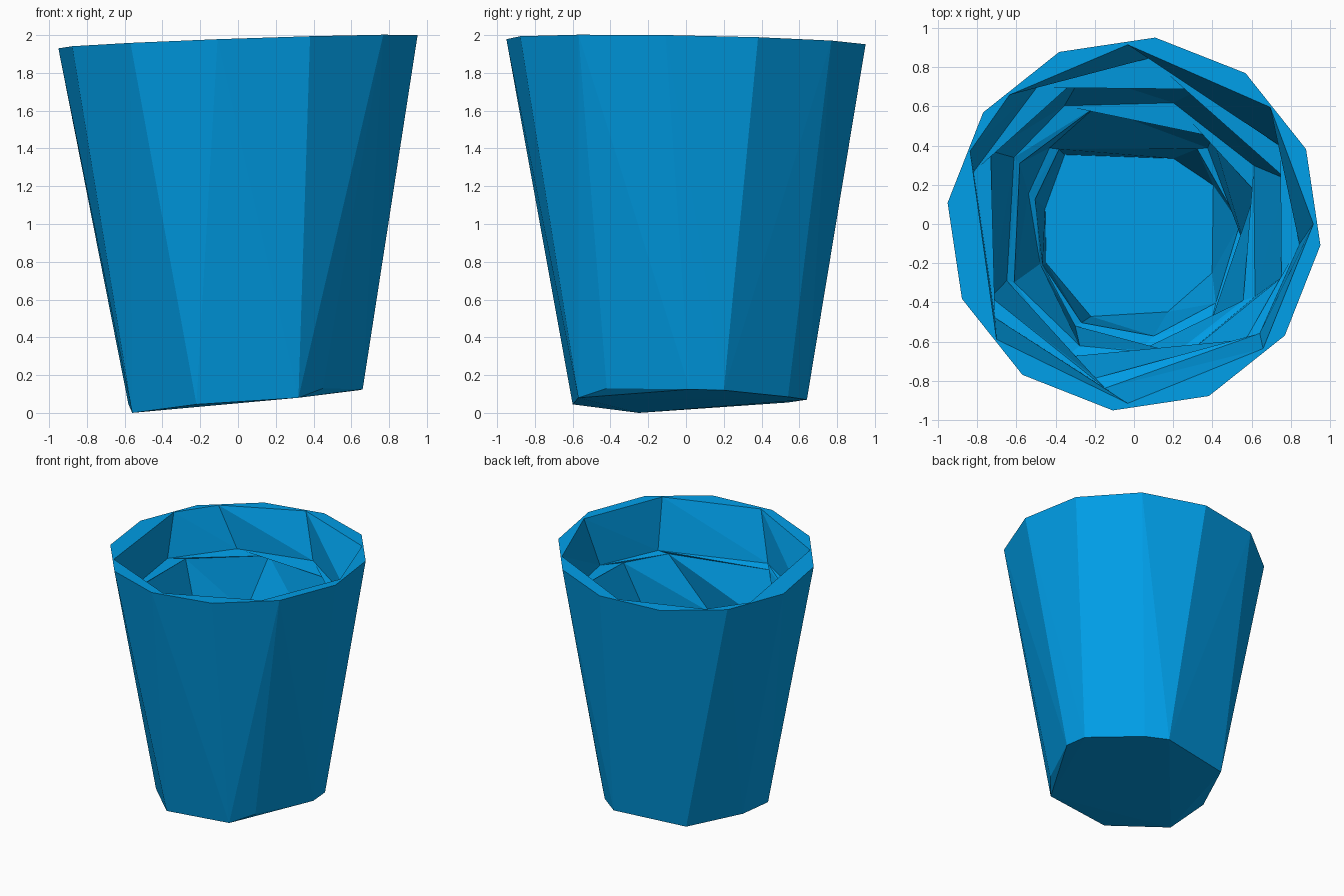
import bpy, bmesh
from math import radians, cos, sin

if "Cube" in bpy.data.objects:
    bpy.data.objects.remove(bpy.data.objects["Cube"])

bm = bmesh.new()


def rim_z(x, y):
    # slightly tilted rim plane
    return 1.965 + 0.035 * x - 0.018 * y


def polar(r, a):
    return r * cos(radians(a)), r * sin(radians(a))


# Outer shell: 12-sided rim over an uneven, tilted foot
rim = []
for i in range(12):
    x, y = polar(0.957, -6.5 + 30 * i)
    rim.append(bm.verts.new((x, y, rim_z(x, y))))
foot = [(-.56, -.25, 0), (-.22, -.6, .045), (.32, -.57, .08), (.45, -.42, .13),
        (.66, .02, .125), (.64, .2, .12), (.35, .54, .085), (.2, .64, .07),
        (-.38, .54, .055), (-.58, .1, .045)]
foot_verts = [bm.verts.new(p) for p in foot]
bmesh.ops.convex_hull(bm, input=rim + foot_verts)
rim_set = set(rim)
top = [f for f in bm.faces if all(v in rim_set for v in f.verts)]
bmesh.ops.delete(bm, geom=top, context='FACES_ONLY')
loose = [e for e in bm.edges if not e.link_faces]
bmesh.ops.delete(bm, geom=loose, context='EDGES')

# Hollow: eight-sided rings, steep walls alternating with flat ledges
rings = [
    ([.915] * 8, None, (-140, -92, -44, 0, 40.6, 92, 134, 156)),
    ([.855, .85, .85, .85, .845, .85, .855, .86], 1.6,
     (-146, -100, -41, -7, 28, 84.6, 125.5, 162)),
    ([.82, .81, .82, .80, .81, .765, .81, .82], 1.58,
     (-153, -104, -46, -20, 16.4, 64, 108.7, 153)),
    ([.71, .76, .72, .72, .68, .65, .70, .70], 1.16,
     (-156, -117, -69, -31, 26, 72, 120.5, 151)),
    ([.68, .68, .69, .68, .64, .60, .63, .66], 1.14,
     (-154, -114, -72, -35, 15, 48, 108, 152)),
    ([.52, .6, .65, .63, .58, .54, .58, .56], .72,
     (-157, -120, -88, -51, -12, 46, 138, 164)),
    ([.51, .57, .58, .58, .54, .50, .54, .52], .70,
     (-156, -118, -80, -44, 0, 50, 135, 166)),
    ([.49, .52, .48, .47, .45, .39, .5, .46], .27,
     (-156, -115, -69, -32, 26, 59, 135, 170)),
]
loops = []
for radii, z, angles in rings:
    loop = []
    for r, a in zip(radii, angles):
        x, y = polar(r, a)
        loop.append(bm.verts.new((x, y, rim_z(x, y) if z is None else z)))
    loops.append(loop)
for up, low in zip(loops, loops[1:]):
    for i in range(8):
        j = (i + 1) % 8
        bm.faces.new((up[i], up[j], low[i]))
        bm.faces.new((up[j], low[j], low[i]))
bm.faces.new(loops[-1])

# Flat rim between shell and hollow
border = [e for e in bm.edges if len(e.link_faces) == 1]
bmesh.ops.triangle_fill(bm, edges=border, use_beauty=True, normal=(0, 0, 1))
bmesh.ops.recalc_face_normals(bm, faces=bm.faces[:])

mesh = bpy.data.meshes.new("cup")
bm.to_mesh(mesh)
bm.free()
cup = bpy.data.objects.new("cup", mesh)
bpy.context.collection.objects.link(cup)

blue = bpy.data.materials.new("blue")
blue.diffuse_color = (0.0, 0.34, 0.80, 1)
blue.use_nodes = True
blue.node_tree.nodes["Principled BSDF"].inputs["Base Color"].default_value = blue.diffuse_color
mesh.materials.append(blue)
